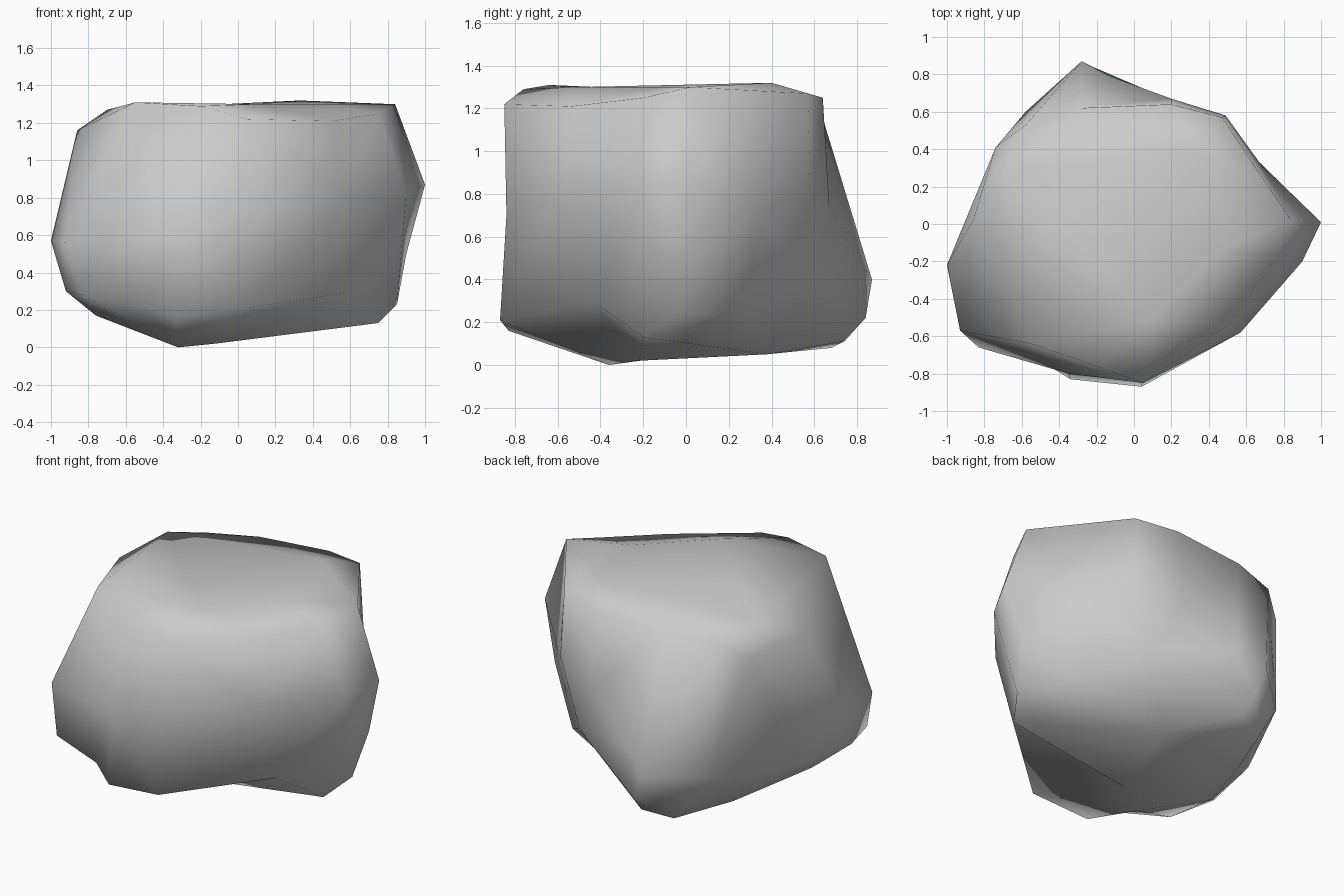
import bpy, bmesh
from mathutils import Vector

if "Cube" in bpy.data.objects:
    bpy.data.objects.remove(bpy.data.objects["Cube"])

# Key corners of the boulder, grouped from the top down
top_rim = [(-.55, -.64, 1.31), (-.2, -.76, 1.29), (.05, -.85, 1.22), (.5, -.54, 1.21),
           (.75, -.2, 1.25), (.84, .02, 1.30), (.47, .57, 1.27),
           (.2, .64, 1.25), (-.28, .62, 1.22), (-.58, .53, 1.2), (-.7, .28, 1.27),
           (-.86, .02, 1.16), (.33, .4, 1.32), (.48, -.13, 1.3), (.09, -.51, 1.3)]
girdle = [(-1, -.22, .57), (-.93, -.57, .56), (-.35, -.8, .6),
          (.04, -.84, .7), (.57, -.58, .8), (.9, -.2, .82), (1, .01, .87),
          (.9, .05, .5), (.67, .33, .7), (.49, .58, .85), (-.13, .79, .52),
          (.2, .67, .75), (-.74, .41, 1.1)]
lower_edge = [(-.92, -.37, .3), (-.83, -.66, .28), (-.5, -.73, .22), (-.34, -.83, .16),
              (.04, -.87, .21), (.57, -.42, .29), (.85, -.05, .23), (.6, .3, .25),
              (.34, .6, .43), (-.28, .87, .4), (-.22, .84, .22), (-.58, .6, .35),
              (-.83, .05, .3)]
underside = [(-.76, -.2, .17), (-.32, -.36, 0), (-.12, -.22, .02),
             (.75, -.2, .13), (.1, .38, .05), (-.39, .68, .08), (-.55, .3, .09),
             (-.2, .74, .11)]
corners = [Vector(p) for p in top_rim + girdle + lower_edge + underside]
centre = Vector((0, 0, .65))


def inflate(p, amount=.8):
    """Push a corner towards an enclosing ball so that every corner joins the skin."""
    d = p - centre
    return centre + d.lerp(d.normalized(), amount)


# Boulder: wrap the inflated corners, then settle them back, keeping the hollows
bm = bmesh.new()
home = {bm.verts.new(inflate(p)): p for p in corners}
bmesh.ops.convex_hull(bm, input=bm.verts[:])
bmesh.ops.delete(bm, geom=[v for v in bm.verts if not v.link_faces], context='VERTS')
bmesh.ops.recalc_face_normals(bm, faces=bm.faces[:])
for v in bm.verts:
    v.co = home[v]

# Soft, blended shading over the low-poly facets
for f in bm.faces:
    f.smooth = True
mesh = bpy.data.meshes.new("boulder")
bm.to_mesh(mesh)
bm.free()
boulder = bpy.data.objects.new("boulder", mesh)
bpy.context.collection.objects.link(boulder)
